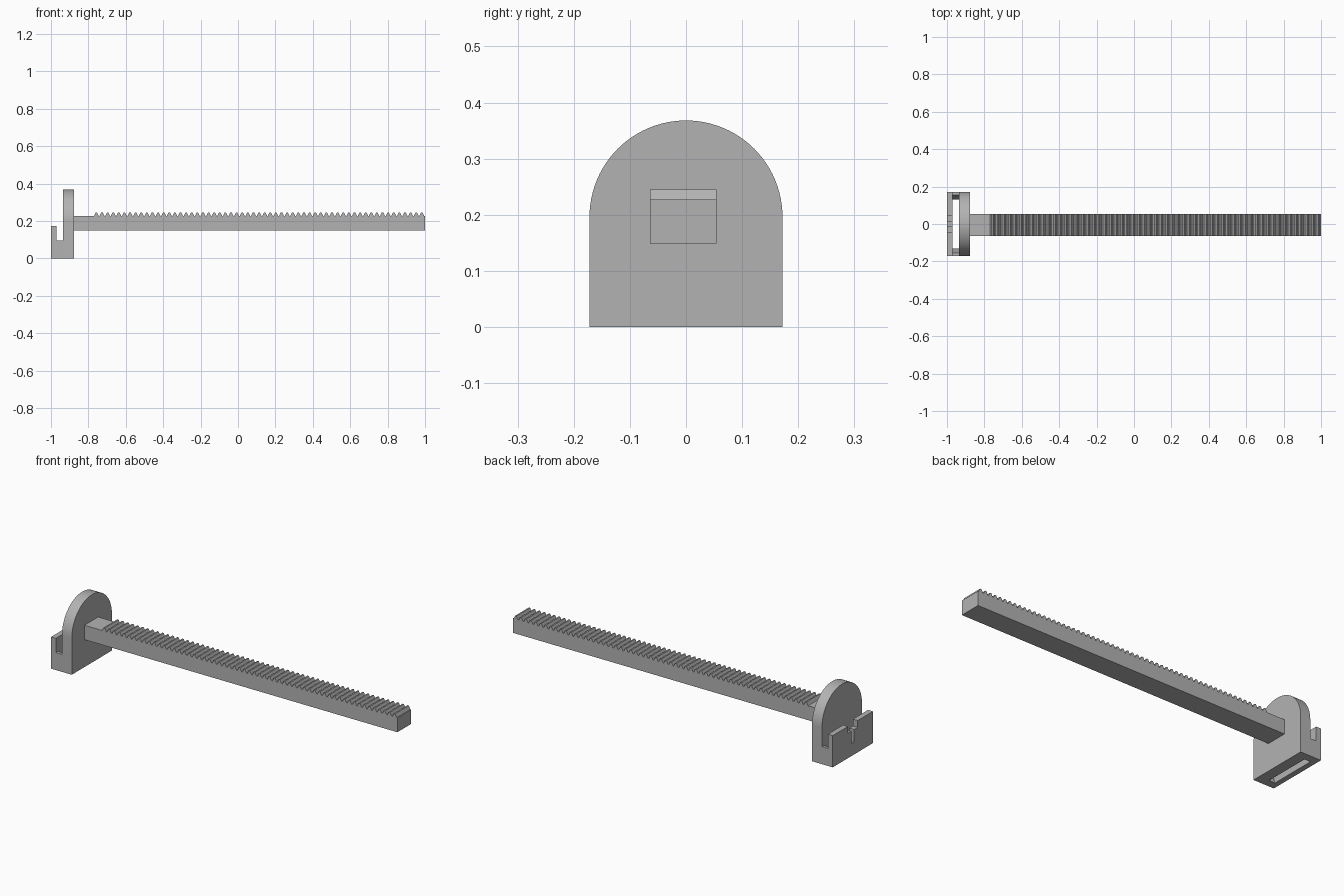
import bpy, bmesh
from math import sin, cos, pi, radians
from mathutils import Vector

if "Cube" in bpy.data.objects:
    bpy.data.objects.remove(bpy.data.objects["Cube"])

grey = bpy.data.materials.new("plain_grey")
grey.use_nodes = True
grey.diffuse_color = (0.45, 0.45, 0.45, 1)
grey.node_tree.nodes["Principled BSDF"].inputs["Base Color"].default_value = grey.diffuse_color


def extrude(name, points, vector, smooth=False):
    """Solid made by sweeping a closed outline along a vector."""
    bm = bmesh.new()
    face = bm.faces.new([bm.verts.new(p) for p in points])
    swept = bmesh.ops.extrude_face_region(bm, geom=[face], use_keep_orig=True)
    verts = [g for g in swept["geom"] if isinstance(g, bmesh.types.BMVert)]
    bmesh.ops.translate(bm, verts=verts, vec=Vector(vector))
    bmesh.ops.recalc_face_normals(bm, faces=bm.faces)
    mesh = bpy.data.meshes.new(name)
    bm.to_mesh(mesh)
    bm.free()
    obj = bpy.data.objects.new(name, mesh)
    bpy.context.collection.objects.link(obj)
    mesh.materials.append(grey)
    if smooth:
        bpy.ops.object.select_all(action='DESELECT')
        obj.select_set(True)
        bpy.context.view_layer.objects.active = obj
        bpy.ops.object.shade_smooth_by_angle(angle=radians(30))
    return obj


HALF = 0.172                    # half width of the holder
BACK, SLOT_A, SLOT_B, FACE = -1.0, -0.971, -0.935, -0.876

# Arched plate carrying the bar
segments = 48
arch = [(SLOT_B, -HALF, 0), (SLOT_B, HALF, 0)]
arch += [(SLOT_B, HALF * cos(pi * i / segments), 0.196 + HALF * sin(pi * i / segments))
         for i in range(segments + 1)]
extrude("arched_plate", arch, (FACE - SLOT_B, 0, 0), smooth=True)

# Low outer plate with a stepped notch in its top edge
half_outline = [(HALF, 0), (HALF, 0.172), (0.042, 0.172), (0.042, 0.135),
                (0.012, 0.135), (0.012, 0.065)]
outline = half_outline + [(-y, z) for y, z in reversed(half_outline)]
extrude("notched_plate", [(BACK, y, z) for y, z in outline], (SLOT_A - BACK, 0, 0))

# Blocks closing the two ends of the slot, with sloping inner sides
for side, label in ((1, "back"), (-1, "front")):
    block = [(HALF, 0), (HALF, 0.095), (0.155, 0.095), (0.13, 0)]
    extrude(label + "_slot_end", [(SLOT_A, side * y, z) for y, z in block],
            (SLOT_B - SLOT_A, 0, 0))

# Toothed bar
Y0, Y1 = -0.064, 0.054
BOTTOM, ROOT, TIP = 0.149, 0.227, 0.245
START, END, TEETH = -0.77, 1.0, 59
pitch = (END - START) / TEETH
profile = [(FACE - 0.005, BOTTOM), (FACE - 0.005, ROOT)]
for i in range(TEETH):
    x = START + i * pitch
    profile += [(x, ROOT), (x + 0.3 * pitch, TIP),
                (x + 0.55 * pitch, TIP), (x + 0.85 * pitch, ROOT)]
profile += [(END, ROOT), (END, BOTTOM)]
extrude("toothed_bar", [(x, Y0, z) for x, z in profile], (0, Y1 - Y0, 0))
